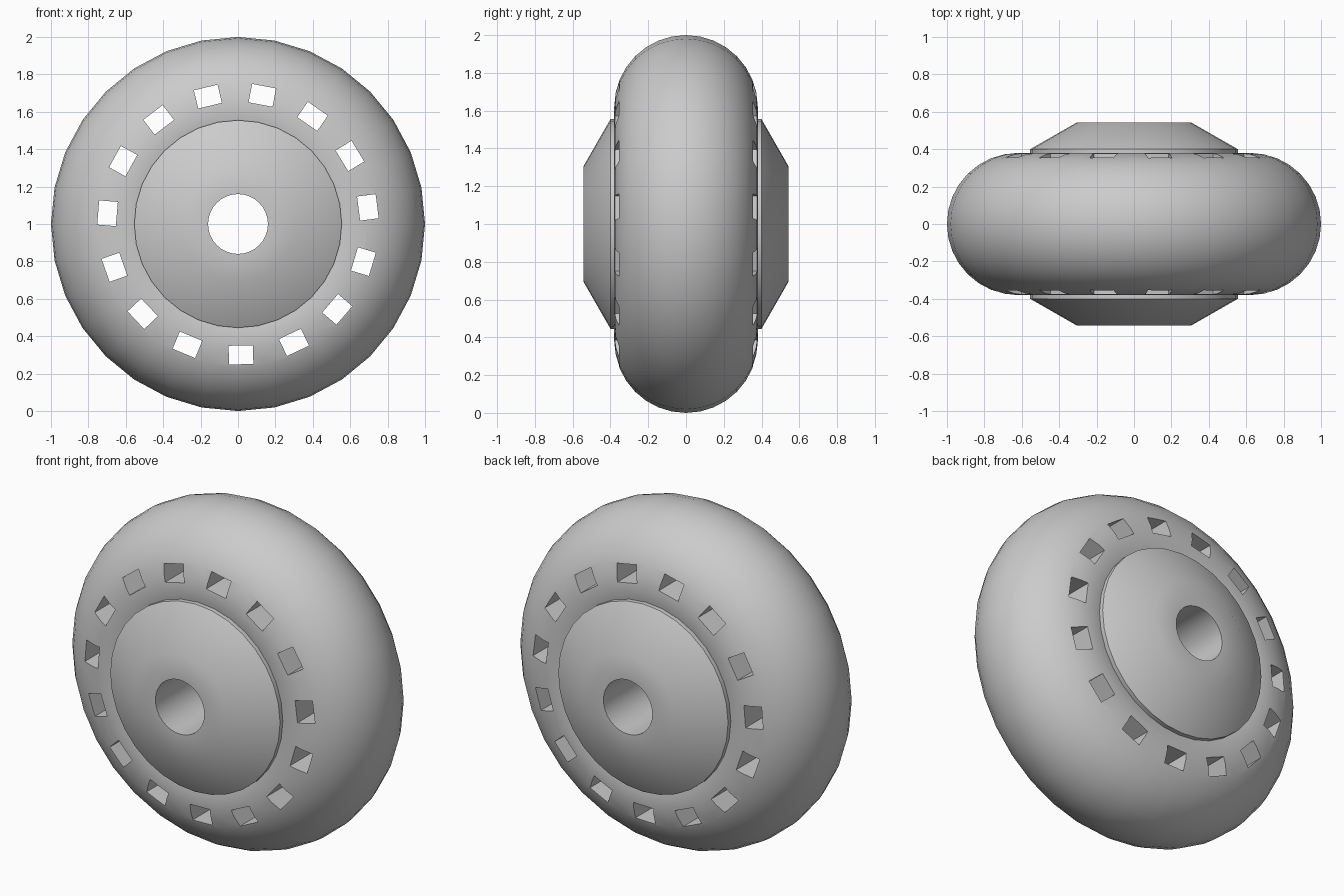
import bpy
import bmesh
from math import sin, cos, tau, radians
from mathutils import Matrix

SEGMENTS = 32
CENTRE = Matrix.Translation((0, 0, 1))

default = bpy.data.objects.get("Cube")
if default:
    bpy.data.objects.remove(default)

grey = bpy.data.materials.new("plain grey")
grey.use_nodes = True
colour = (0.6, 0.6, 0.6, 1)
grey.diffuse_color = colour
grey.node_tree.nodes["Principled BSDF"].inputs["Base Color"].default_value = colour


def add_object(name, bm):
    bmesh.ops.recalc_face_normals(bm, faces=bm.faces)
    mesh = bpy.data.meshes.new(name)
    bm.to_mesh(mesh)
    bm.free()
    mesh.materials.append(grey)
    obj = bpy.data.objects.new(name, mesh)
    bpy.context.collection.objects.link(obj)
    return obj


def lathe(name, profile):
    """Turn a closed loop of (radius, y) points around the axle."""
    bm = bmesh.new()
    rings = []
    for i in range(SEGMENTS):
        a = tau * i / SEGMENTS
        rings.append([bm.verts.new((r * cos(a), y, r * sin(a))) for r, y in profile])
    for i, ring in enumerate(rings):
        after = rings[(i + 1) % SEGMENTS]
        for j in range(len(profile)):
            k = (j + 1) % len(profile)
            bm.faces.new((ring[j], ring[k], after[k], after[j]))
    bm.transform(CENTRE)
    return add_object(name, bm)


def smooth(obj, angle):
    bpy.ops.object.select_all(action="DESELECT")
    obj.select_set(True)
    bpy.context.view_layer.objects.active = obj
    bpy.ops.object.shade_smooth_by_angle(angle=radians(angle))


# Round tyre
steps = 32
tyre = lathe("tyre", [(0.62 + 0.38 * cos(tau * i / steps), 0.38 * sin(tau * i / steps))
                      for i in range(steps)])

# Ring of square slots cut right through the tyre
bm = bmesh.new()
for i in range(15):
    turn = Matrix.Rotation(-radians(7.3 + 24 * i), 4, "Y")
    size = Matrix.Diagonal((0.1, 1.2, 0.13, 1))
    bmesh.ops.create_cube(bm, size=1,
                          matrix=CENTRE @ turn @ Matrix.Translation((0.7, 0, 0)) @ size)
cutter = add_object("slot_cutter", bm)
cutter.hide_render = True

cut = tyre.modifiers.new("slots", "BOOLEAN")
cut.operation = "DIFFERENCE"
cut.solver = "EXACT"
cut.object = cutter
bpy.context.view_layer.objects.active = tyre
bpy.ops.object.modifier_apply(modifier=cut.name)
bpy.data.objects.remove(cutter)
smooth(tyre, 35)

# Hub with a cone-shaped cap on each side and an open bore
half = [(0.16, 0.543), (0.305, 0.543), (0.555, 0.4), (0.555, 0.34)]
hub = lathe("hub", half + [(r, -y) for r, y in reversed(half)])
smooth(hub, 40)
